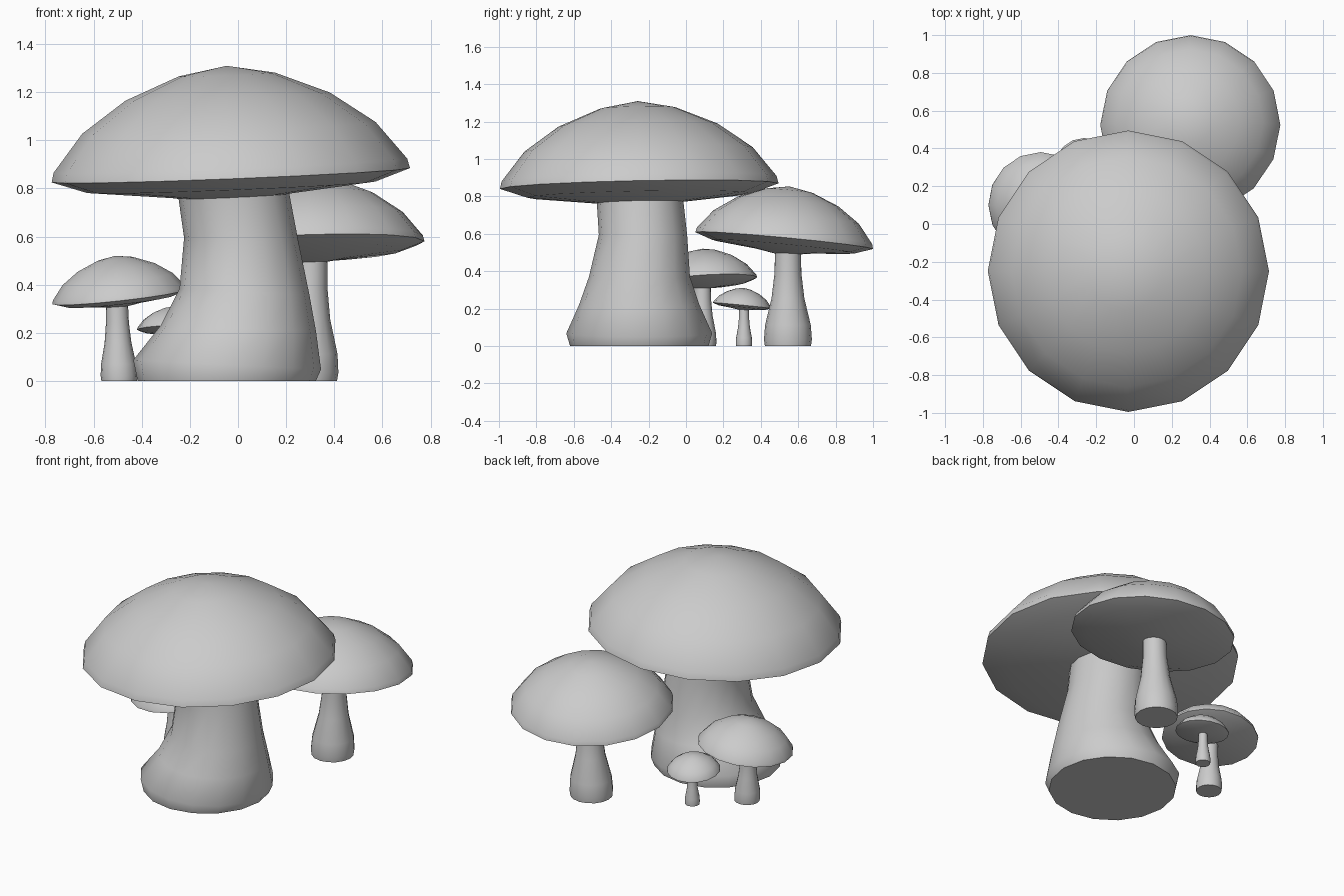
import bpy, bmesh, math

if "Cube" in bpy.data.objects:
    bpy.data.objects.remove(bpy.data.objects["Cube"])

SIDES = 16

# Cap profile (radius, height) for the largest cap: apex, dome, rim, gills
CAP = [(0, .45), (.2, .414), (.425, .322), (.61, .192), (.735, .035),
       (.745, -.005), (.60, -.055), (.25, -.09), (0, -.13)]


def finish(bm, name):
    bmesh.ops.recalc_face_normals(bm, faces=bm.faces)
    me = bpy.data.meshes.new(name)
    bm.to_mesh(me)
    bm.free()
    ob = bpy.data.objects.new(name, me)
    bpy.context.collection.objects.link(ob)
    bpy.ops.object.select_all(action='DESELECT')
    ob.select_set(True)
    bpy.context.view_layer.objects.active = ob
    bpy.ops.object.shade_smooth_by_angle(angle=math.radians(62))
    return ob


def skin(bm, rings):
    for a, b in zip(rings, rings[1:]):
        for i in range(SIDES):
            j = (i + 1) % SIDES
            if len(a) == 1:
                bm.faces.new((a[0], b[i], b[j]))
            elif len(b) == 1:
                bm.faces.new((a[i], b[0], a[j]))
            else:
                bm.faces.new((a[i], b[i], b[j], a[j]))


def ring(bm, x, y, z, r, slope=0):
    if r == 0:
        return [bm.verts.new((x, y, z))]
    out = []
    for i in range(SIDES):
        a = 2 * math.pi * i / SIDES
        c, s = r * math.cos(a), r * math.sin(a)
        out.append(bm.verts.new((x + c, y + s, z + slope * c)))
    return out


def cap(name, loc, radius, slope_x, slope_y):
    # Tilted dome with a shallow cone of gills underneath
    k = radius / .745
    bm = bmesh.new()
    skin(bm, [ring(bm, 0, 0, h * k, r * k) for r, h in CAP])
    ob = finish(bm, name)
    ob.location = loc
    ob.rotation_euler = (math.atan(slope_y), -math.atan(slope_x), 0)


def stem(name, rows):
    # Rows of (x, y, z, radius, ring slope), bottom to top
    bm = bmesh.new()
    rings = [ring(bm, *row) for row in rows]
    skin(bm, rings)
    bm.faces.new(rings[0])
    bm.faces.new(rings[-1])
    finish(bm, name)


def small_stem(name, base, top, height, r_base, r_top):
    rows = []
    for t, f in [(0, .92), (.07, 1), (.22, .9), (.5, .32), (.76, .05), (1, 0)]:
        rows.append((base[0] + (top[0] - base[0]) * t,
                     base[1] + (top[1] - base[1]) * t,
                     height * t, r_top + (r_base - r_top) * f))
    stem(name, rows)


# Largest mushroom
cap("large_cap", (-.03, -.25, .86), .745, .04, .02)
stem("large_stem", [(-.047, -.25, 0, .37), (-.045, -.25, .068, .39, -.05),
                    (.002, -.25, .22, .322, -.04), (.027, -.249, .37, .27, -.05),
                    (.012, -.23, .595, .236), (-.022, -.248, .80, .231)])

# Medium mushroom behind on the right
cap("medium_cap", (.298, .525, .567), .477, .035, -.095)
small_stem("medium_stem", (.288, .545), (.303, .545), .51, .128, .069)

# Small mushroom on the left
cap("small_cap", (-.492, .10, .352), .281, .11, .06)
small_stem("small_stem", (-.494, .087), (-.503, .087), .32, .076, .046)

# Tiny mushroom beside it
cap("tiny_cap", (-.264, .30, .217), .156, .02, -.1)
small_stem("tiny_stem", (-.262, .31), (-.262, .31), .20, .044, .026)
